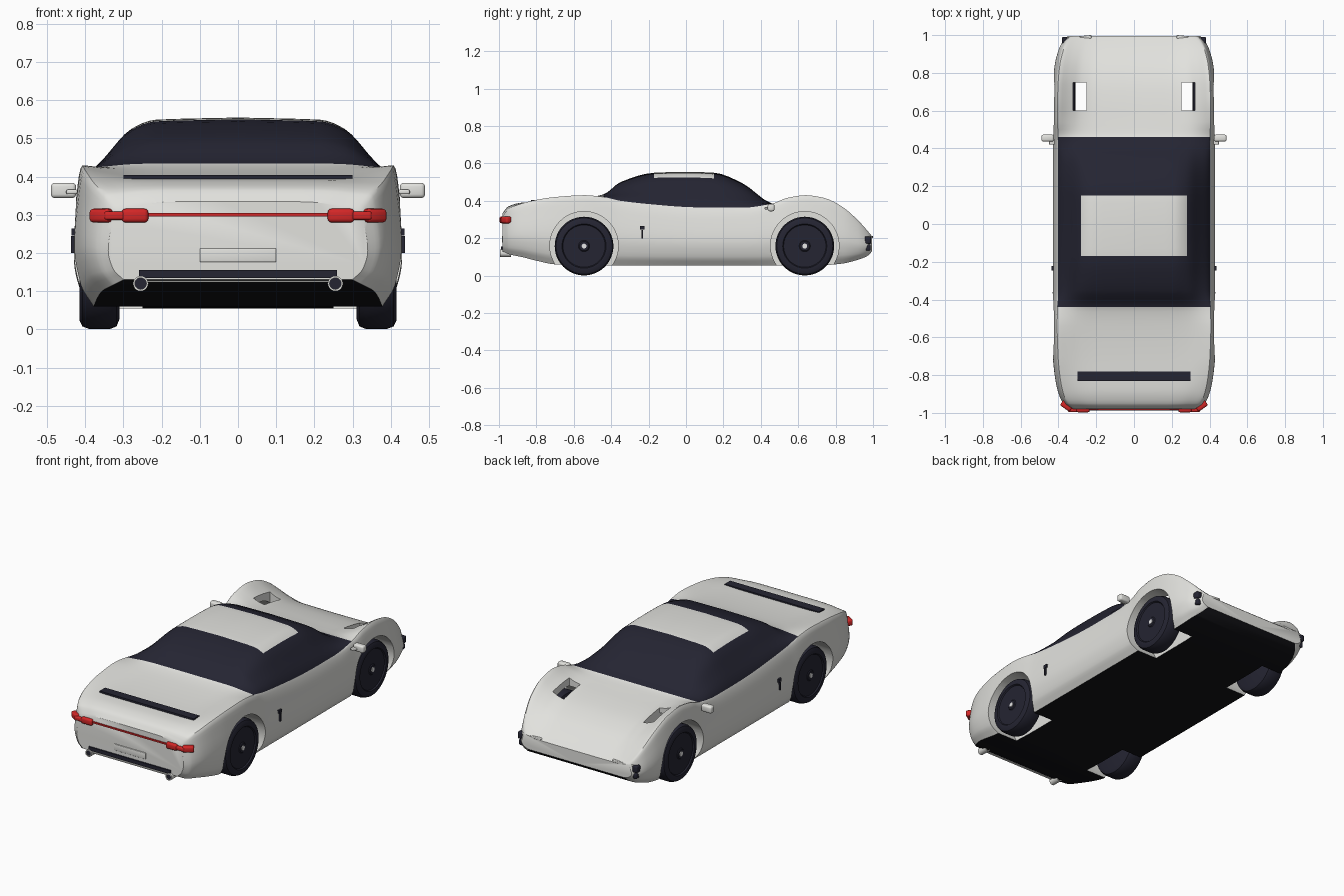
import bpy
import bmesh
import math
from mathutils import Matrix, Vector

if "Cube" in bpy.data.objects:
    bpy.data.objects.remove(bpy.data.objects["Cube"])


def material(name, r, g, b):
    mat = bpy.data.materials.new(name)
    mat.use_nodes = True
    mat.diffuse_color = (r, g, b, 1)
    mat.node_tree.nodes["Principled BSDF"].inputs["Base Color"].default_value = (r, g, b, 1)
    return mat


paint = material("pearl paint", .76, .76, .73)
dark = material("dark glass", .018, .018, .032)
black = material("underside black", .006, .006, .008)
red = material("tail light red", .65, .02, .02)
white = material("white", 1, 1, 1)


def add_object(name, bm, *mats, angle=35):
    bmesh.ops.recalc_face_normals(bm, faces=bm.faces)
    mesh = bpy.data.meshes.new(name)
    bm.to_mesh(mesh)
    bm.free()
    for mat in mats:
        mesh.materials.append(mat)
    obj = bpy.data.objects.new(name, mesh)
    bpy.context.collection.objects.link(obj)
    if angle:
        smooth(obj, angle)
    return obj


def smooth(obj, angle):
    bpy.ops.object.select_all(action="DESELECT")
    obj.select_set(True)
    bpy.context.view_layer.objects.active = obj
    bpy.ops.object.shade_smooth_by_angle(angle=math.radians(angle))


def box(name, centre, size, mat, bevel=0.0, turn=0.0):
    bm = bmesh.new()
    place = Matrix.Translation(centre) @ Matrix.Rotation(turn, 4, "Z")
    bmesh.ops.create_cube(bm, size=1, matrix=place @ Matrix.Diagonal((*size, 1)))
    if bevel:
        bmesh.ops.bevel(bm, geom=bm.edges[:], offset=bevel, segments=3,
                        profile=.5, affect="EDGES")
    return add_object(name, bm, mat) if mat else add_object(name, bm, angle=0)


def lathe(name, profile, centre, axis, mat, steps=48):
    """Turn (radius, offset) points around an axis through centre."""
    bm = bmesh.new()
    axis, centre = Vector(axis), Vector(centre)
    side = Vector((0, 0, 1))
    verts = [bm.verts.new(centre + axis * a + side * r) for r, a in profile]
    edges = [bm.edges.new(pair) for pair in zip(verts, verts[1:])]
    bmesh.ops.spin(bm, geom=verts + edges, cent=centre, axis=axis,
                   angle=math.tau, steps=steps)
    bmesh.ops.remove_doubles(bm, verts=bm.verts, dist=.0004)
    return add_object(name, bm, mat) if mat else add_object(name, bm, angle=0)


def fair(knots, rows, sub):
    """Smooth curve through rows without overshoot, sub steps per span."""
    n = len(rows)
    slopes = [[(b - a) / (knots[i + 1] - knots[i]) for a, b in zip(rows[i], rows[i + 1])]
              for i in range(n - 1)]
    tangents = [slopes[0]]
    for left, right in zip(slopes, slopes[1:]):
        tangents.append([2 * a * b / (a + b) if a * b > 0 else 0
                         for a, b in zip(left, right)])
    tangents.append(slopes[-1])
    result = []
    for i in range(n - 1):
        h = knots[i + 1] - knots[i]
        for k in range(sub):
            t = k / sub
            e = t * t * (3 - 2 * t)
            result.append([a + (b - a) * e + h * t * (1 - t) * (p * (1 - t) - q * t)
                           for a, b, p, q in zip(rows[i], rows[i + 1],
                                                 tangents[i], tangents[i + 1])])
    return result + [list(rows[-1])]


# Body stations: y, half width, floor, shoulder height, centre height
stations = [
    (-.98, .34, .13, .31, .335), (-.95, .375, .115, .355, .37),
    (-.88, .405, .1, .385, .39), (-.8, .42, .08, .405, .395),
    (-.7, .43, .06, .42, .4), (-.54, .435, .055, .43, .415),
    (-.44, .433, .055, .42, .435), (-.35, .43, .055, .4, .5),
    (-.17, .43, .055, .38, .55), (0, .43, .055, .367, .555),
    (.15, .43, .055, .363, .55), (.3, .43, .055, .363, .495),
    (.46, .43, .055, .385, .385), (.54, .433, .055, .415, .37),
    (.64, .433, .055, .43, .355), (.74, .43, .056, .415, .335),
    (.84, .42, .065, .365, .3), (.92, .4, .085, .295, .255),
    (.97, .375, .105, .24, .22), (.995, .35, .13, .21, .2),
]
SUB = 4


def half_section(w, floor, shoulder, top):
    side, rise = shoulder - floor, top - shoulder
    points = [(.88 * w, floor), (.96 * w, floor + .15 * side), (w, floor + .42 * side),
              (.972 * w, floor + .8 * side), (.935 * w, shoulder),
              (.8 * w, shoulder + .45 * rise), (.65 * w, shoulder + .84 * rise),
              (.5 * w, shoulder + .97 * rise), (0, top)]
    knots = [0]
    for a, b in zip(points, points[1:]):
        knots.append(knots[-1] + math.dist(a, b))
    return [(0, floor)] + fair(knots, points, SUB)


def build_body():
    bm = bmesh.new()
    rings, levels = [], []
    for y, *shape in fair([s[0] for s in stations], stations, SUB):
        half = half_section(*shape)
        loop = half + [(-x, z) for x, z in half[-2:0:-1]]
        rings.append([bm.verts.new((x, y, z)) for x, z in loop])
        levels.append(y)
    count, top = len(rings[0]), len(half) - 1
    shoulder, roof = 1 + 4 * SUB, 1 + 6 * SUB
    for j in range(len(rings) - 1):
        y = (levels[j] + levels[j + 1]) / 2
        for i in range(count):
            k = (i + 1) % count
            face = bm.faces.new((rings[j][i], rings[j][k], rings[j + 1][k], rings[j + 1][i]))
            step = i if i < top else count - 1 - i
            # Floor, then glasshouse with a painted roof panel
            if step == 0:
                face.material_index = 2
            elif step >= shoulder and -.44 < y < .46:
                face.material_index = 0 if step >= roof and -.17 < y < .15 else 1
    bm.faces.new(rings[0])
    bm.faces.new(rings[-1])
    return add_object("body", bm, paint, dark, black, angle=0)


body = build_body()
axles = {"rear": -.545, "front": .635}

# Wheel wells and the two open hood vents
cutters = []
for s in (-1, 1):
    for end, y in axles.items():
        cutters.append(lathe("well_cutter", [(0, .25), (.183, .25), (.183, .6), (0, .6)],
                             (0, y, .16), (s, 0, 0), None))
    cutters.append(box("vent_cutter", (s * .287, .675, .4), (.07, .15, .4), None))
for cutter in cutters:
    cutter.hide_render = True
    bpy.context.view_layer.objects.active = body
    cut = body.modifiers.new("cut", "BOOLEAN")
    cut.operation, cut.solver, cut.object = "DIFFERENCE", "EXACT", cutter
    bpy.ops.object.modifier_apply(modifier=cut.name)
    bpy.data.objects.remove(cutter)
smooth(body, 35)

# Parts that repeat on both sides
tyre = [(0, .31), (.13, .31), (.15, .318), (.157, .335), (.157, .39), (.15, .408),
        (.135, .415), (.118, .415), (.113, .408), (.03, .408), (.025, .412), (0, .412)]
for s, name in ((-1, "right"), (1, "left")):
    out = (s, 0, 0)
    for end, y in axles.items():
        lathe(f"{end}_{name}_wheel", tyre, (0, y, .158), out, dark)
        lathe(f"{end}_{name}_hub", [(0, .4), (.013, .4), (.013, .416), (0, .416)],
              (0, y, .158), out, white, steps=16)

    # Door mirrors
    box(f"{name}_mirror", (s * .457, .455, .364), (.066, .036, .04), paint, .01)
    box(f"{name}_mirror_stem", (s * .435, .435, .36), (.03, .03, .012), paint, .004)

    # Tail light clusters wrapping the corner
    box(f"{name}_tail_light_inner", (s * .27, -.982, .298), (.07, .03, .036), red, .01)
    box(f"{name}_tail_light_link", (s * .32, -.98, .298), (.06, .03, .022), red, .006)
    box(f"{name}_tail_light_outer", (s * .357, -.962, .298), (.062, .036, .036), red,
        .01, s * .6)

    # Exhaust pipes
    lathe(f"{name}_exhaust", [(.015, 0), (.02, 0), (.02, .06), (.015, .06), (.015, 0)],
          (s * .255, -.995, .12), (0, 1, 0), paint, steps=20)
    lathe(f"{name}_exhaust_core", [(0, .004), (.016, .004), (.016, .05), (0, .05)],
          (s * .255, -.995, .12), (0, 1, 0), dark, steps=20)

    # Nose corner lamps and thin light bars
    box(f"{name}_headlamp", (s * .364, .972, .19), (.034, .036, .04), dark, .008)
    box(f"{name}_fog_lamp", (s * .362, .972, .15), (.026, .03, .034), dark, .008)
    box(f"{name}_light_bar", (s * .29, .984, .206), (.13, .02, .012), paint, .004, -s * .1)

    # Small side vents
    box(f"{name}_side_vent", (s * .43, -.235, .255), (.012, .024, .018), dark)
    box(f"{name}_side_vent_slit", (s * .432, -.235, .222), (.012, .008, .045), dark)

# Rear panel details
box("deck_slot", (0, -.805, .394), (.6, .05, .02), dark)
box("tail_light_strip", (0, -.98, .3), (.56, .012, .009), red)
box("plate_panel", (0, -.98, .194), (.2, .01, .036), paint, .003)
box("rear_grille", (0, -.975, .145), (.52, .026, .02), dark)
box("rear_trim", (0, -.98, .126), (.5, .014, .005), paint)
